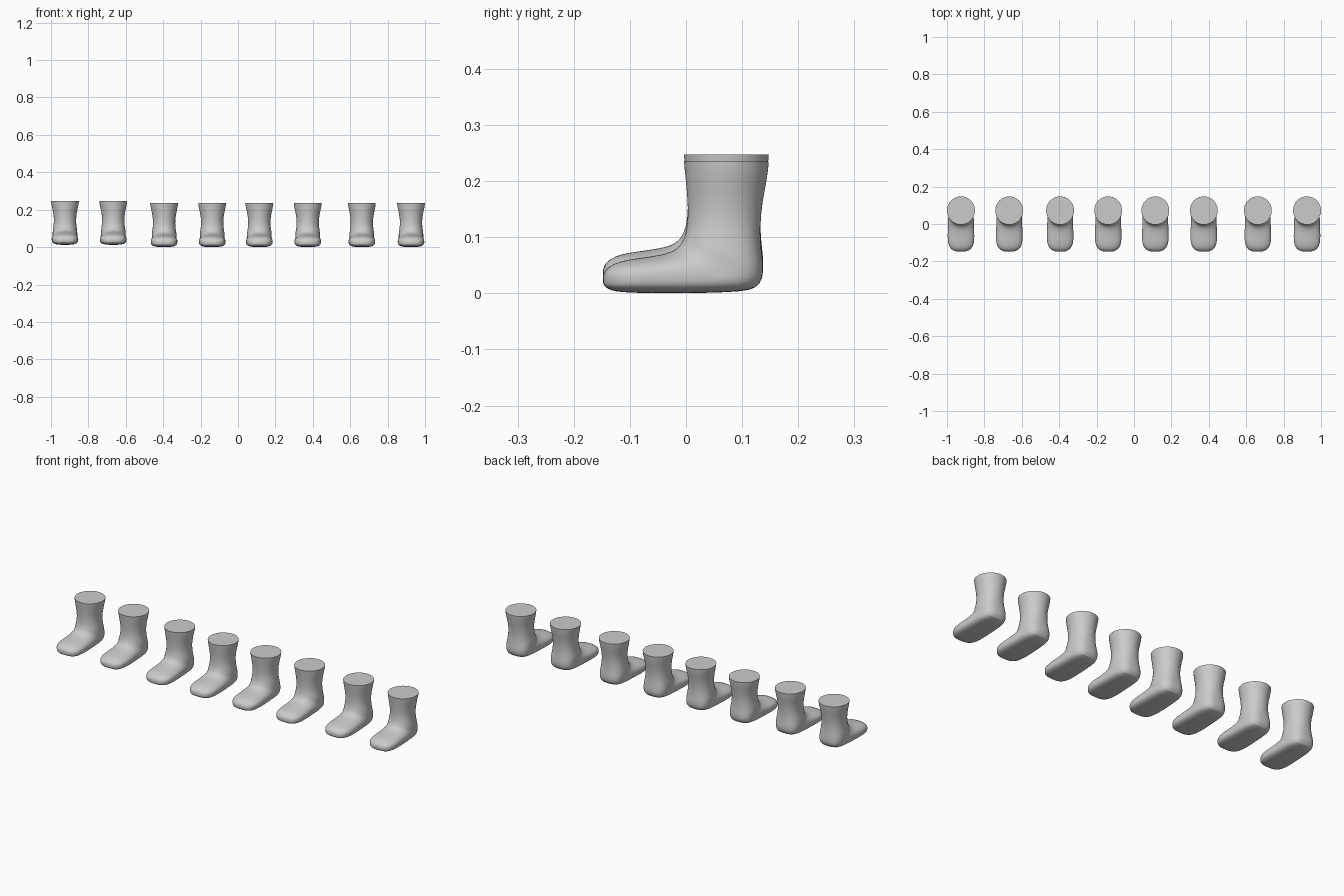
import bpy, bmesh
from math import cos, sin, pi, copysign

if "Cube" in bpy.data.objects:
    bpy.data.objects.remove(bpy.data.objects["Cube"])

# Cross-sections down the shaft, round the heel and out to the toe:
# (front/top y, z), (back/sole y, z), half width
RINGS = [
    ((-.004, .235), (.148, .235), .075),
    ((-.003, .222), (.147, .222), .074),
    ((.000, .195), (.143, .195), .068),
    ((.003, .160), (.136, .160), .061),
    ((.003, .135), (.132, .118), .059),
    ((.001, .115), (.134, .082), .062),
    ((-.003, .100), (.138, .052), .066),
    ((-.008, .090), (.138, .027), .066),
    ((-.013, .083), (.126, .008), .066),
    ((-.021, .077), (.098, .003), .068),
    ((-.032, .072), (.050, .001), .069),
    ((-.048, .068), (.000, .000), .070),
    ((-.075, .064), (-.055, .000), .072),
    ((-.105, .060), (-.100, .001), .070),
    ((-.127, .054), (-.127, .003), .060),
    ((-.141, .045), (-.141, .008), .044),
    ((-.148, .034), (-.149, .017), .022),
]
SIDES = 32


def power(v, n):
    return copysign(abs(v) ** (2 / n), v)


def boot_mesh():
    bm = bmesh.new()
    loops = []
    for i, ((fy, fz), (by, bz), w) in enumerate(RINGS):
        foot = min(max((i - 3) / 6, 0), 1)      # squarer on the sole side
        loop = []
        for k in range(SIDES):
            a = 2 * pi * k / SIDES
            n = 2 + (1.3 * foot if cos(a) < 0 else .25 * foot)
            t = power(cos(a), n)
            x = w * power(sin(a), n)
            loop.append(bm.verts.new((x, (fy + by) / 2 + t * (fy - by) / 2,
                                      (fz + bz) / 2 + t * (fz - bz) / 2)))
        loops.append(loop)
    for a, b in zip(loops, loops[1:]):
        for k in range(SIDES):
            j = (k + 1) % SIDES
            bm.faces.new((a[k], a[j], b[j], b[k]))
    bm.faces.new(loops[0])
    bm.faces.new(loops[-1])
    # crisp top rim
    crease = bm.edges.layers.float.new("crease_edge")
    for k in range(SIDES):
        bm.edges.get((loops[0][k], loops[0][(k + 1) % SIDES]))[crease] = 1
    bmesh.ops.recalc_face_normals(bm, faces=bm.faces)
    mesh = bpy.data.meshes.new("boot")
    bm.to_mesh(mesh)
    bm.free()
    return mesh


# Row of eight boots, the first pair slightly raised
mesh = boot_mesh()
for i, x in enumerate((-.925, -.667, -.395, -.138, .114, .373, .662, .925)):
    boot = bpy.data.objects.new(f"boot_{i + 1}", mesh.copy())
    bpy.context.collection.objects.link(boot)
    boot.location = (x, 0, .012 if i < 2 else 0)
    sub = boot.modifiers.new("smooth", 'SUBSURF')
    sub.levels = sub.render_levels = 1
    bpy.ops.object.select_all(action='DESELECT')
    boot.select_set(True)
    bpy.context.view_layer.objects.active = boot
    bpy.ops.object.shade_smooth_by_angle(angle=.7)
